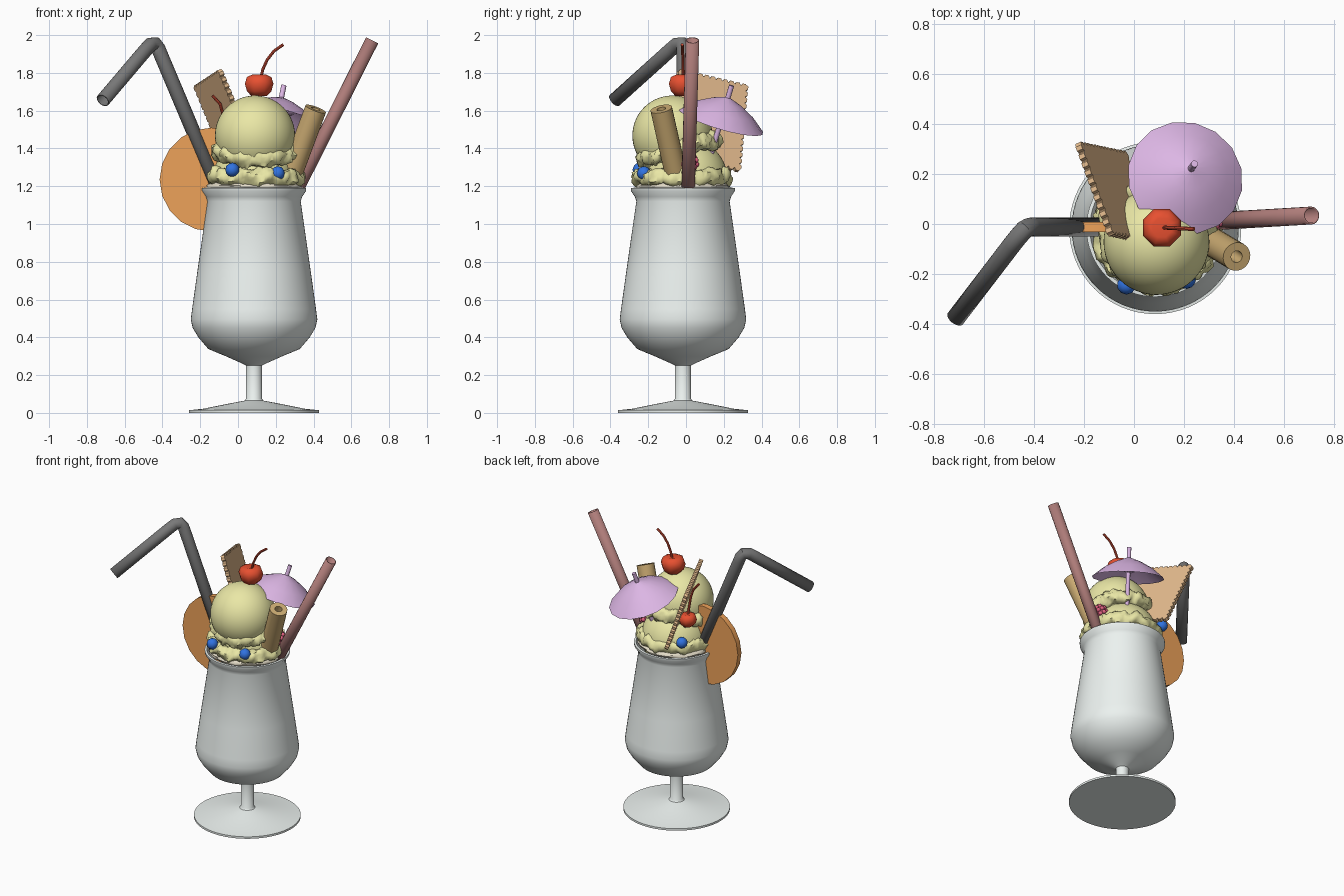
import bpy, bmesh, math
from mathutils import Vector, Matrix, noise

if "Cube" in bpy.data.objects:
    bpy.data.objects.remove(bpy.data.objects["Cube"])

AX, AY = 0.085, -0.016      # glass axis
mats = {}


def finish(name, bm, color=None, angle=40):
    bmesh.ops.recalc_face_normals(bm, faces=bm.faces)
    me = bpy.data.meshes.new(name)
    bm.to_mesh(me)
    bm.free()
    ob = bpy.data.objects.new(name, me)
    bpy.context.collection.objects.link(ob)
    if color:
        if color not in mats:
            m = bpy.data.materials.new(name + "_colour")
            m.diffuse_color = (*color, 1)
            m.use_nodes = True
            m.node_tree.nodes["Principled BSDF"].inputs["Base Color"].default_value = m.diffuse_color
            mats[color] = m
        me.materials.append(mats[color])
    if angle:
        bpy.ops.object.select_all(action='DESELECT')
        ob.select_set(True)
        bpy.context.view_layer.objects.active = ob
        bpy.ops.object.shade_smooth_by_angle(angle=math.radians(angle))
    return ob


def frame(origin, axis):
    q = Vector(axis).to_track_quat('Z', 'Y')
    return Matrix.Translation(origin) @ q.to_matrix().to_4x4()


def lathe(name, profile, mat, color, sides=48, angle=40):
    bm = bmesh.new()
    vs = [bm.verts.new((r, 0, z)) for r, z in profile]
    es = [bm.edges.new(p) for p in zip(vs, vs[1:])]
    bmesh.ops.spin(bm, geom=vs + es, axis=(0, 0, 1), cent=(0, 0, 0),
                   angle=math.tau, steps=sides)
    bmesh.ops.remove_doubles(bm, verts=bm.verts, dist=1e-4)
    bm.transform(mat)
    return finish(name, bm, color, angle)


def tube(name, pts, radius, color, wall=0, sides=16):
    # sweep a ring along the path, mitred at each bend
    pts = [Vector(p) for p in pts]
    bm = bmesh.new()
    tan = [(pts[min(i + 1, len(pts) - 1)] - pts[max(i - 1, 0)]).normalized()
           for i in range(len(pts))]
    u = tan[0].orthogonal().normalized()
    rings = []
    for p, t in zip(pts, tan):
        u = (u - t * u.dot(t)).normalized()
        w = t.cross(u)
        rings.append([bm.verts.new(p + radius * (u * math.cos(a) + w * math.sin(a)))
                      for a in (math.tau * k / sides for k in range(sides))])
    for a, b in zip(rings, rings[1:]):
        for k in range(sides):
            j = (k + 1) % sides
            bm.faces.new((a[k], a[j], b[j], b[k]))
    if not wall:
        bm.faces.new(rings[0])
        bm.faces.new(rings[-1])
    ob = finish(name, bm, color)
    if wall:
        s = ob.modifiers.new("wall", 'SOLIDIFY')
        s.thickness, s.offset = wall, -1


def ball(name, c, r, color, sub=3):
    bm = bmesh.new()
    bmesh.ops.create_icosphere(bm, subdivisions=sub, radius=r,
                               matrix=Matrix.Translation(c))
    return finish(name, bm, color)


# glass: foot, stem, bowl and lip, then the inner wall
lathe("glass", [(0, 0), (0.345, 0), (0.345, 0.014), (0.27, 0.022), (0.15, 0.046),
                (0.05, 0.065), (0.042, 0.075), (0.042, 0.25), (0.06, 0.26),
                (0.15, 0.3), (0.242, 0.338), (0.295, 0.4), (0.325, 0.45),
                (0.335, 0.495), (0.328, 0.55), (0.3, 0.75), (0.247, 1.12),
                (0.255, 1.145), (0.275, 1.175), (0.276, 1.19), (0.262, 1.192),
                (0.235, 1.13), (0.29, 0.75), (0.315, 0.5), (0.23, 0.36), (0, 0.29)],
      Matrix.Translation((AX, AY, 0)), (0.84, 0.89, 0.87), 64)

# cream filling
CREAM = (0.78, 0.72, 0.58)
bm = bmesh.new()
bmesh.ops.create_uvsphere(bm, u_segments=64, v_segments=20, radius=1)
for v in bm.verts:
    k = 1 + 0.05 * noise.noise(v.co * 4)
    v.co = Vector((AX + v.co.x * 0.25 * k, AY + v.co.y * 0.25 * k, 1.195 + v.co.z * 0.055))
finish("cream", bm, CREAM)

# ice cream scoops, each a ball with a ragged skirt
ICE = (0.82, 0.8, 0.38)


def scoop(name, center, r, skirt, major, minor, tilt):
    bm = bmesh.new()
    bmesh.ops.create_uvsphere(bm, u_segments=48, v_segments=28, radius=r,
                              matrix=Matrix.Translation(center))
    finish(name + "_ball", bm, ICE)
    bm = bmesh.new()
    rot = Matrix.Translation(skirt) @ Matrix.Rotation(math.radians(tilt), 4, 'X')
    n, m = 110, 14
    rings = []
    for i in range(n):
        a = math.tau * i / n
        d = Vector((math.cos(a), math.sin(a), 0))
        wave = noise.noise(d * 3.2 + Vector(center) * 9)
        ring = []
        for k in range(m):
            b = math.tau * k / m
            p = d * (major + minor * math.cos(b)) + Vector((0, 0, minor * 1.05 * math.sin(b)))
            g = 1 + 0.45 * noise.noise(p * 22) + 0.3 * noise.noise(p * 45)
            p = d * (major + minor * g * math.cos(b))
            p.z = minor * g * 1.05 * math.sin(b) + 0.018 * wave
            ring.append(bm.verts.new(rot @ p))
        rings.append(ring)
    for i in range(n):
        a, b = rings[i], rings[(i + 1) % n]
        for k in range(m):
            j = (k + 1) % m
            bm.faces.new((a[k], b[k], b[j], a[j]))
    finish(name + "_skirt", bm, ICE, 60)


scoop("lower_scoop", (AX, 0.0, 1.235), 0.22, (AX + 0.005, -0.022, 1.247), 0.218, 0.043, 0)
scoop("upper_scoop", (0.09, -0.072, 1.468), 0.212, (0.092, -0.04, 1.395), 0.187, 0.046, 15)

# cherries with stems
RED, STEM = (0.8, 0.08, 0.03), (0.65, 0.08, 0.04)


def cherry(name, c, s, stem):
    prof = [(0, -0.05), (0.045, -0.055), (0.07, -0.03), (0.082, 0.01),
            (0.07, 0.045), (0.04, 0.058), (0, 0.045)]
    lathe(name, [(r * s, z * s) for r, z in prof],
          Matrix.Translation(c) @ Matrix.Rotation(math.pi / 8, 4, 'Z'), RED, 8, 60)
    tube(name + "_stem", stem, 0.008, STEM, 0, 8)


cherry("cherry", (0.112, -0.015, 1.733), 1,
       [(0.12, -0.015, 1.77), (0.132, -0.015, 1.82), (0.155, -0.016, 1.87),
        (0.19, -0.018, 1.915), (0.24, -0.02, 1.95)])
cherry("back_cherry", (-0.09, 0.11, 1.44), 0.75,
       [(-0.085, 0.1, 1.47), (-0.08, 0.06, 1.58), (-0.095, 0.05, 1.635), (-0.135, 0.045, 1.68)])

# straws
tube("straight_straw", [(0.215, 0.005, 0.99), (0.71, 0.034, 1.972)], 0.036,
     (0.42, 0.2, 0.19), 0.007)
tube("bent_straw", [(-0.03, -0.012, 1.0), (-0.41, -0.012, 1.9), (-0.422, -0.014, 1.93),
                    (-0.438, -0.022, 1.953), (-0.463, -0.05, 1.95), (-0.49, -0.084, 1.92),
                    (-0.715, -0.378, 1.655)], 0.038, (0.19, 0.19, 0.19), 0.007, 20)

# wafer roll
lathe("wafer_roll", [(0.024, 0.37), (0.058, 0.37), (0.058, 0), (0, 0), (0, 0.2),
                     (0.024, 0.25), (0.024, 0.37)],
      frame((0.285, -0.055, 1.27), (0.125, -0.075, 0.335)), (0.6, 0.41, 0.17), 20)

# orange slice
lathe("orange_slice", [(0, -0.02), (0.275, -0.02), (0.275, 0.02), (0, 0.02)],
      frame((-0.14, -0.012, 1.235), (0, 1, 0)), (0.85, 0.36, 0.1), 20, 30)

# biscuit: rectangular plate with toothed edges
A, B, C = Vector((-0.095, -0.04, 1.815)), Vector((-0.225, 0.322, 1.73)), Vector((-0.04, 0.283, 1.28))
D = A + C - B
nrm = (B - A).cross(C - B).normalized()
mid = (A + C) / 2
bm = bmesh.new()
verts = []
for p, q, n in ((A, B, 11), (B, C, 14), (C, D, 11), (D, A, 14)):
    out = ((p + q) / 2 - mid).normalized()
    for k in range(n):
        for t, h in ((0.0, 0), (0.2, 0.012), (0.7, 0.012), (0.9, 0)):
            verts.append(bm.verts.new(p.lerp(q, (k + t) / n) + out * (h - 0.008) - nrm * 0.013))
f = bm.faces.new(verts)
ext = bmesh.ops.extrude_face_region(bm, geom=[f])
bmesh.ops.translate(bm, vec=nrm * 0.026,
                    verts=[g for g in ext["geom"] if isinstance(g, bmesh.types.BMVert)])
finish("biscuit", bm, (0.78, 0.5, 0.27), 0)

# paper umbrella: canopy and stick
PURPLE = (0.72, 0.47, 0.78)
um = frame((0.205, 0.185, 1.545), (0.2, 0.3, 1))
lathe("umbrella_canopy", [(0.235, 0), (0.16, 0.062), (0.08, 0.106), (0.012, 0.132),
                          (0.012, 0.127), (0.08, 0.1), (0.16, 0.056), (0.235, 0)],
      um, PURPLE, 16)
tube("umbrella_stick", [um @ Vector((0, 0, -0.4)), um @ Vector((0, 0, 0.2))], 0.014, PURPLE, 0, 10)
for k in range(8):
    a = math.tau * k / 8
    tube("umbrella_rib", [um @ Vector((0.01, 0, 0.03)),
                          um @ Vector((0.12 * math.cos(a), 0.12 * math.sin(a), 0.078))],
         0.004, PURPLE, 0, 6)

# blueberries
for i, c in enumerate([(-0.03, -0.245, 1.287), (0.21, -0.222, 1.268), (-0.09, 0.175, 1.3)]):
    ball("blueberry_%d" % i, c, 0.038, (0.03, 0.17, 0.75), 2)

# raspberry: cluster of beads
bm = bmesh.new()
base = Vector((0.3, 0.012, 1.325))
for k in range(32):
    z = 1 - 2 * (k + 0.5) / 32
    a = k * 2.39996
    s = math.sqrt(1 - z * z)
    bmesh.ops.create_icosphere(bm, subdivisions=2, radius=0.015, matrix=Matrix.Translation(
        base + 0.044 * Vector((s * math.cos(a), s * math.sin(a), z))))
finish("raspberry", bm, (0.75, 0.12, 0.22))
ball("raspberry_core", base, 0.045, (0.75, 0.12, 0.22), 2)
